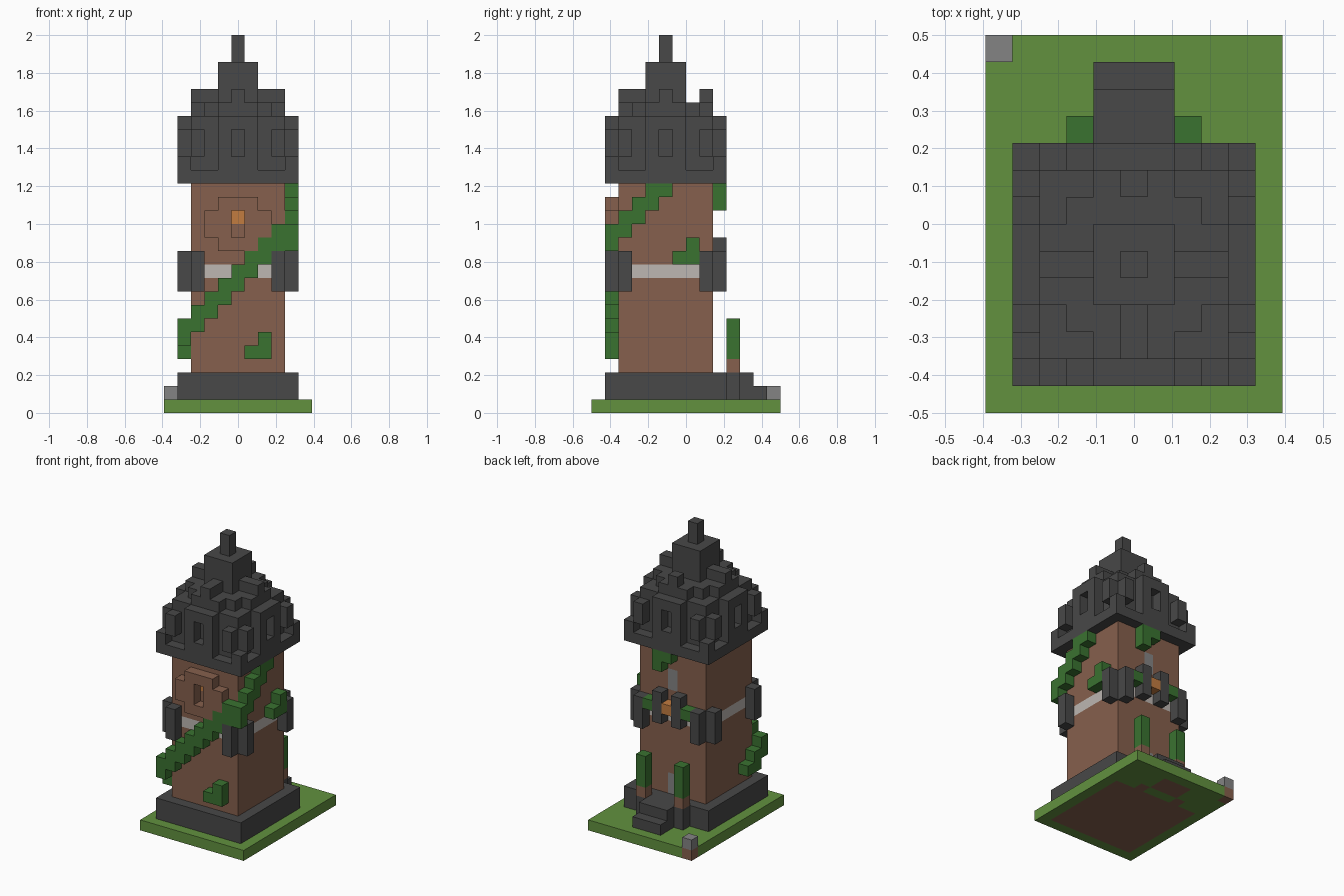
import bpy, bmesh
from mathutils import Vector

if "Cube" in bpy.data.objects:
    bpy.data.objects.remove(bpy.data.objects["Cube"], do_unlink=True)

UNIT = 2 / 28                      # edge of one block
ORIGIN = Vector((-5.5, -7, 0))     # grid corner, in blocks
MID = 5                            # tower axis, in blocks (both x and y)
cells = {}                         # block -> part name


def span(v):
    return range(v, v + 1) if isinstance(v, int) else range(v[0], v[1] + 1)


def fill(part, x, y, z):
    """Fill an inclusive range of blocks; part None carves them away."""
    for i in span(x):
        for j in span(y):
            for k in span(z):
                if part:
                    cells[i, j, k] = part
                else:
                    cells.pop((i, j, k), None)


def around(part, a, b, z):
    """Fill a range on all four sides of the tower: a along the wall, b outwards."""
    a0, a1 = span(a)[0], span(a)[-1]
    b0, b1 = span(b)[0], span(b)[-1]
    for s in (-1, 1):
        out = tuple(sorted((MID + s * b0, MID + s * b1)))
        along = (MID + a0, MID + a1)
        fill(part, along, out, z)
        fill(part, out, along, z)


# Ground with soil under the building
fill("lawn", (0, 10), (0, 13), 0)
fill("soil", (1, 9), (1, 9), 0)
fill("soil", (4, 6), (11, 12), 0)
for i in (3, 7):
    fill("soil", i, 10, 0)
fill("soil", 0, 13, 0)
fill("corner_stone", 0, 13, 1)

# Foundation and back steps
fill("foundation", (1, 9), (1, 9), (1, 2))
fill("back_steps", (3, 7), 10, (1, 2))
fill("back_steps", (4, 6), 11, (1, 2))
fill("back_steps", (4, 6), 12, 1)

# Shaft, pale band, door and back window
fill("shaft", (2, 8), (2, 8), (3, 16))
fill("band", (2, 8), (2, 8), 10)
fill("door", 5, 8, (3, 4))
fill("back_window", 5, 8, (13, 14))

# Raised front window surround with a glowing pane
fill("window_surround", (4, 6), 1, (12, 15))
fill("window_surround", (3, 7), 1, (13, 14))
fill(None, 5, 1, (13, 14))
fill("window_glow", 5, 2, 14)

# Bracket posts beside each corner
for a in (-3, 3):
    around("bracket_posts", a, 4, (9, 11))

# Planter with a lantern on the back
for i in (4, 6):
    fill("planter_posts", i, 9, (10, 12))
for i in (3, 7):
    fill("planter_leaves", i, 9, 11)
fill("lantern", 5, 9, 11)

# Bushes on posts beside the steps
for i in (3, 7):
    fill("bush_trunks", i, 10, 3)
    fill("bushes", i, 10, (4, 6))

# Climbing vine, winding from the left side over the front to the right side
fill("vine", 1, 3, 4)
fill("vine", 1, 2, (4, 5))
for i in range(1, 10):
    top = i + 5 if i < 9 else 13
    fill("vine", i, 1, (top - 1, top))
for j in range(2, 6):
    fill("vine", 9, j, (j + 11, min(j + 12, 16)))

# Small ivy patches
fill("ivy", (6, 7), 1, 4)
fill("ivy", 7, 1, 5)
fill("ivy", (9, 9), (6, 7), 11)
fill("ivy", 9, 7, 12)
fill("ivy", 6, 9, (15, 16))
fill("ivy", 5, 9, 16)

# Roof: eave, stepped body, tower cap and spire
fill("eave", (1, 9), (1, 9), 17)
for i in (1, 9):
    for j in (1, 9):
        fill("eave", i, j, 18)
fill("roof", (2, 8), (2, 8), (18, 21))
fill("roof", (3, 7), (3, 7), 22)
fill("roof", (4, 6), (4, 6), (23, 25))
fill("spire", 5, 5, (26, 27))

# Dormers on all four sides, with window openings and ridges
around("dormers", (-1, 1), 4, (18, 21))
around(None, 0, 4, (19, 20))
around("dormers", (-1, 1), (2, 3), 22)
around("dormers", 0, (2, 3), 23)
fill(None, 5, 7, 23)
for a in (-3, 3):
    around("roof_posts", a, 4, (19, 20))


# Materials
def linear(c):
    c /= 255
    return c / 12.92 if c <= 0.04045 else ((c + 0.055) / 1.055) ** 2.4


def material(name, hexcode):
    rgb = [linear(b) for b in bytes.fromhex(hexcode)]
    m = bpy.data.materials.new(name)
    m.use_nodes = True
    m.diffuse_color = (*rgb, 1)
    node = m.node_tree.nodes["Principled BSDF"]
    node.inputs["Base Color"].default_value = (*rgb, 1)
    node.inputs["Roughness"].default_value = 0.9
    return m


slate = material("dark slate", "484848")
grass = material("grass green", "62913F")
leaf = material("leaf green", "3A7230")
brick = material("brown brick", "86604D")
grey = material("grey stone", "848484")
cream = material("pale stone", "BDB7B2")
amber = material("amber glow", "C27C40")
paint = {"lawn": grass, "band": cream}
paint.update(dict.fromkeys(("soil", "shaft", "window_surround", "bush_trunks"), brick))
paint.update(dict.fromkeys(("vine", "ivy", "bushes", "planter_leaves"), leaf))
paint.update(dict.fromkeys(("corner_stone", "door", "back_window"), grey))
paint.update(dict.fromkeys(("window_glow", "lantern"), amber))

# Build one mesh per part from the exposed block sides
for part in dict.fromkeys(cells.values()):
    bm = bmesh.new()
    for cell, owner in cells.items():
        if owner != part:
            continue
        centre = Vector(cell) + Vector((0.5, 0.5, 0.5)) + ORIGIN
        for axis in range(3):
            for s in (-1, 1):
                n = Vector((0, 0, 0))
                n[axis] = s
                if tuple(int(c + d) for c, d in zip(cell, n)) in cells:
                    continue
                u = Vector((0, 0, 0))
                u[(axis + 1) % 3] = 0.5
                v = n.cross(u)
                mid = centre + n * 0.5
                ring = (mid - u - v, mid + u - v, mid + u + v, mid - u + v)
                bm.faces.new([bm.verts.new(p * UNIT) for p in ring])
    bmesh.ops.remove_doubles(bm, verts=bm.verts, dist=UNIT / 100)
    mesh = bpy.data.meshes.new(part)
    bm.to_mesh(mesh)
    bm.free()
    mesh.materials.append(paint.get(part, slate))
    bpy.context.collection.objects.link(bpy.data.objects.new(part, mesh))
